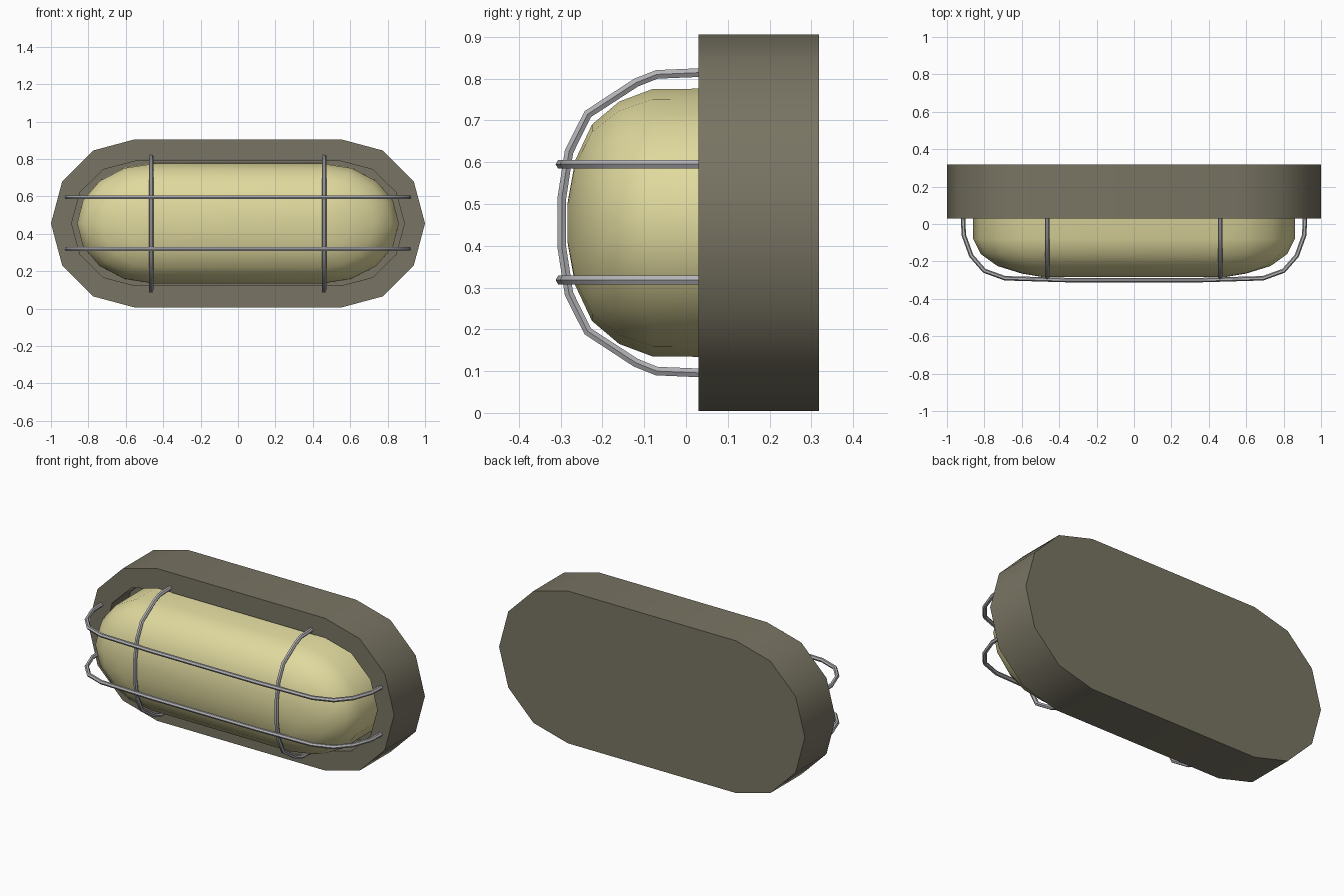
import bpy, bmesh, math

cube = bpy.data.objects.get("Cube")
if cube:
    bpy.data.objects.remove(cube, do_unlink=True)

MID_Z = 0.455


def material(name, rgb):
    m = bpy.data.materials.new(name)
    m.use_nodes = True
    m.diffuse_color = (*rgb, 1)
    m.node_tree.nodes["Principled BSDF"].inputs["Base Color"].default_value = (*rgb, 1)
    return m


HOUSING = material("olive grey housing", (0.19, 0.175, 0.125))
GLASS = material("pale yellow glass", (0.74, 0.69, 0.34))
STEEL = material("light steel", (0.45, 0.45, 0.47))


def finish(obj, mat, angle):
    obj.data.materials.append(mat)
    bpy.ops.object.select_all(action='DESELECT')
    obj.select_set(True)
    bpy.context.view_layer.objects.active = obj
    if obj.type == 'CURVE':
        bpy.ops.object.convert(target='MESH')
    bpy.ops.object.shade_smooth_by_angle(angle=math.radians(angle))


def loft(name, rings, steps, mat, angle):
    """Skin rounded-end outlines given as (y, straight half length, end radius x, radius z)."""
    bm = bmesh.new()
    loops = []
    for y, half, rx, rz in rings:
        loop = []
        for side in (1, -1):
            for i in range(steps + 1):
                a = math.pi * (0.5 - i / steps)
                loop.append(bm.verts.new((side * (half + rx * math.cos(a)), y,
                                          MID_Z + side * rz * math.sin(a))))
        loops.append(loop)
    n = len(loops[0])
    for a, b in zip(loops, loops[1:]):
        for i in range(n):
            j = (i + 1) % n
            bm.faces.new((a[i], a[j], b[j], b[i]))
    bm.faces.new(loops[0])
    bm.faces.new(loops[-1])
    bmesh.ops.recalc_face_normals(bm, faces=bm.faces)
    mesh = bpy.data.meshes.new(name)
    bm.to_mesh(mesh)
    bm.free()
    obj = bpy.data.objects.new(name, mesh)
    bpy.context.collection.objects.link(obj)
    finish(obj, mat, angle)


def wire(name, points):
    curve = bpy.data.curves.new(name, 'CURVE')
    curve.dimensions = '3D'
    curve.bevel_depth = 0.012
    curve.bevel_resolution = 1
    curve.use_fill_caps = True
    spline = curve.splines.new('POLY')
    spline.points.add(len(points) - 1)
    for p, co in zip(spline.points, points):
        p.co = (*co, 1)
    obj = bpy.data.objects.new(name, curve)
    bpy.context.collection.objects.link(obj)
    finish(obj, STEEL, 50)


# Housing with a recessed pocket in its front
loft("housing", [(0.318, 0.55, 0.45, 0.45), (0.03, 0.55, 0.45, 0.45),
                 (0.03, 0.55, 0.34, 0.333), (0.2, 0.55, 0.34, 0.333)], 6, HOUSING, 35)

# Domed glass cover seated in the pocket
loft("glass_cover", [(0.21, 0.45, 0.41, 0.322), (-0.08, 0.45, 0.41, 0.32),
                     (-0.16, 0.45, 0.37, 0.29), (-0.225, 0.45, 0.28, 0.235),
                     (-0.265, 0.45, 0.15, 0.15), (-0.283, 0.45, 0.04, 0.05)], 8, GLASS, 50)

# Long guard wires
half = [(0.915, 0.05), (0.91, -0.06), (0.87, -0.17), (0.8, -0.25), (0.69, -0.29), (0.35, -0.3)]
for label, z in (("upper", 0.595), ("lower", 0.318)):
    wire(label + "_long_wire", [(x, y, z) for x, y in half] + [(-x, y, z) for x, y in half[::-1]])

# Short guard wires
half = [(0.36, 0.05), (0.355, -0.07), (0.335, -0.12), (0.26, -0.235), (0.17, -0.28), (0.06, -0.297)]
for label, x in (("left", 0.46), ("right", -0.465)):
    wire(label + "_short_wire", [(x, y, MID_Z + h) for h, y in half]
         + [(x, y, MID_Z - h) for h, y in half[::-1]])
